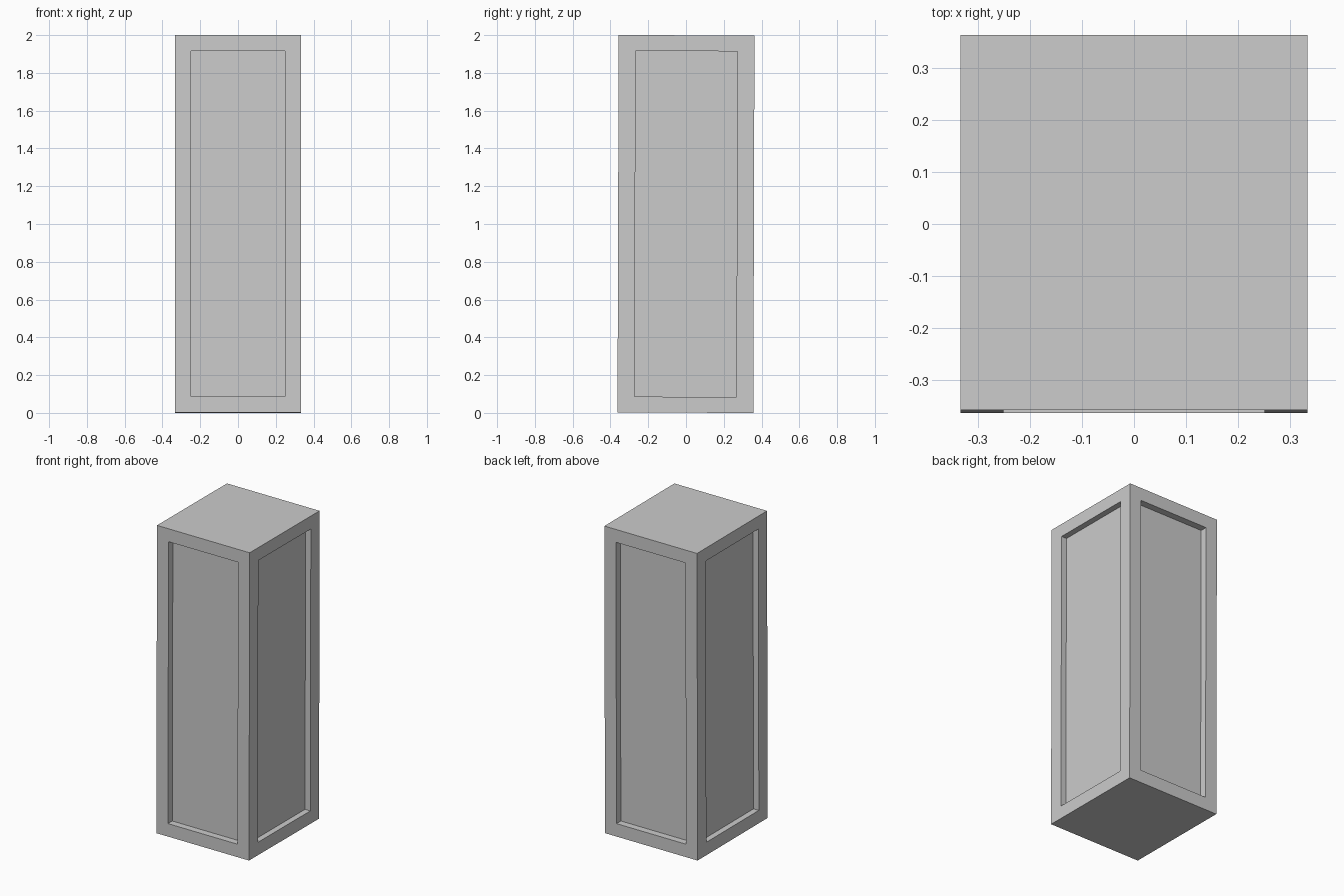
import bpy, bmesh
from mathutils import Matrix, Vector

if "Cube" in bpy.data.objects:
    bpy.data.objects.remove(bpy.data.objects["Cube"])

W, D, H = 0.666, 0.719, 1.998   # outer size
BX, BY, BZ = 0.083, 0.09, 0.084  # frame borders along each axis
DX, DY = 0.038, 0.045           # recess depth of side and front/back panels
TILT = -0.003                   # very slight backward lean

bm = bmesh.new()
bmesh.ops.create_cube(bm, size=1, matrix=Matrix.Diagonal((W, D, H, 1)))

# Recessed panel on each of the four upright faces
for face in [f for f in bm.faces if abs(f.normal.z) < 0.5]:
    n = face.normal.copy()
    centre = face.calc_center_median()
    bmesh.ops.inset_individual(bm, faces=[face], thickness=0.01)
    for v in face.verts:
        o = v.co - centre
        sign = Vector([1 if c > 0 else -1 for c in o])
        v.co = Vector((sign.x * (W / 2 - BX), sign.y * (D / 2 - BY), sign.z * (H / 2 - BZ)))
        if abs(n.x) > 0.5:
            v.co.x = centre.x
        else:
            v.co.y = centre.y
    # Push the panel straight in, leaving square reveal walls
    panel = bmesh.ops.extrude_discrete_faces(bm, faces=[face])["faces"][0]
    depth = DX if abs(n.x) > 0.5 else DY
    bmesh.ops.translate(bm, verts=panel.verts, vec=-n * depth)

# Lean slightly and rest on the ground
bmesh.ops.rotate(bm, verts=bm.verts, cent=(0, 0, 0), matrix=Matrix.Rotation(TILT, 3, 'X'))
low = min(v.co.z for v in bm.verts)
bmesh.ops.translate(bm, verts=bm.verts, vec=(0, 0, -low))
bmesh.ops.recalc_face_normals(bm, faces=bm.faces)

mesh = bpy.data.meshes.new("panelled_pillar")
bm.to_mesh(mesh)
bm.free()
bpy.context.collection.objects.link(bpy.data.objects.new("panelled_pillar", mesh))
